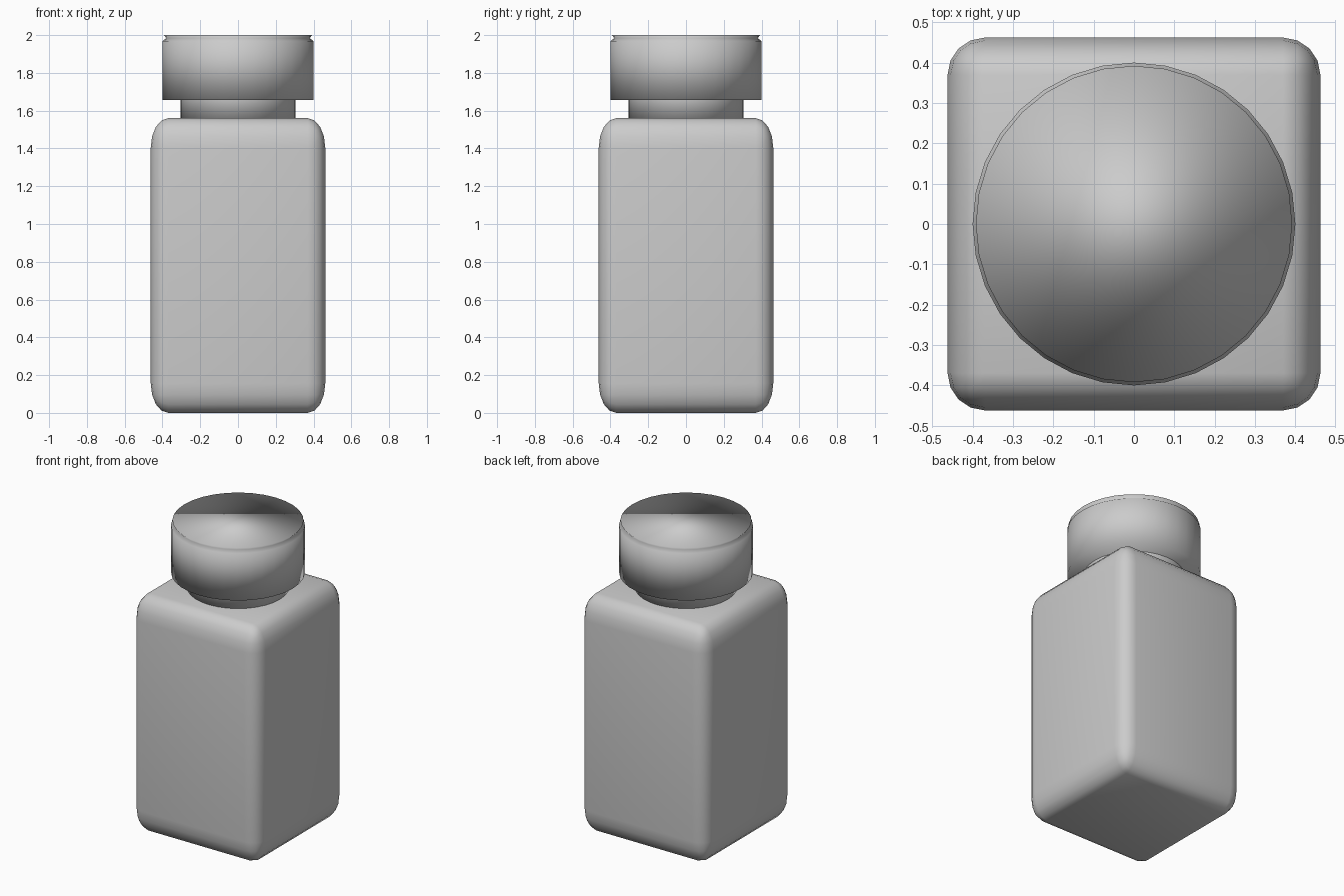
import bpy, bmesh
from math import sin, cos, pi

cube = bpy.data.objects.get("Cube")
if cube:
    bpy.data.objects.remove(cube, do_unlink=True)

grey = bpy.data.materials.new("plain grey")
grey.use_nodes = True
COLOUR = (0.6, 0.6, 0.6, 1)
grey.diffuse_color = COLOUR
grey.node_tree.nodes["Principled BSDF"].inputs["Base Color"].default_value = COLOUR


def finish(name, bm):
    """Turn a bmesh into a smooth, grey object."""
    bmesh.ops.recalc_face_normals(bm, faces=bm.faces[:])
    for face in bm.faces:
        face.smooth = True
    mesh = bpy.data.meshes.new(name)
    bm.to_mesh(mesh)
    bm.free()
    mesh.materials.append(grey)
    obj = bpy.data.objects.new(name, mesh)
    bpy.context.collection.objects.link(obj)
    return obj


def turned(name, profile, sides=32):
    """Closed round part from (radius, height) points, bottom to top."""
    bm = bmesh.new()
    rings = [[bm.verts.new((r * cos(2 * pi * i / sides), r * sin(2 * pi * i / sides), z))
              for i in range(sides)] for r, z in profile]
    for low, high in zip(rings, rings[1:]):
        for i in range(sides):
            j = (i + 1) % sides
            bm.faces.new((low[i], low[j], high[j], high[i]))
    bm.faces.new(rings[0][::-1])
    bm.faces.new(rings[-1])
    return finish(name, bm)


# Square bottle: unit cube rounded first, then stretched so the rounding is taller than wide
bm = bmesh.new()
bmesh.ops.create_cube(bm, size=1)
bmesh.ops.bevel(bm, geom=bm.edges[:], offset=0.1, offset_type='OFFSET',
                segments=4, profile=0.5, affect='EDGES')
bmesh.ops.scale(bm, vec=(0.924, 0.924, 1.56), verts=bm.verts[:])
bmesh.ops.translate(bm, vec=(0, 0, 0.78), verts=bm.verts[:])
finish("bottle_body", bm)

# Neck, running from the bottle into the cap
turned("neck", [(0.305, 1.54), (0.305, 1.8)])

# Cap with a fine groove under its top disc
turned("cap", [(0.4, 1.657), (0.4, 1.968), (0.38, 1.984), (0.392, 2.0)])
